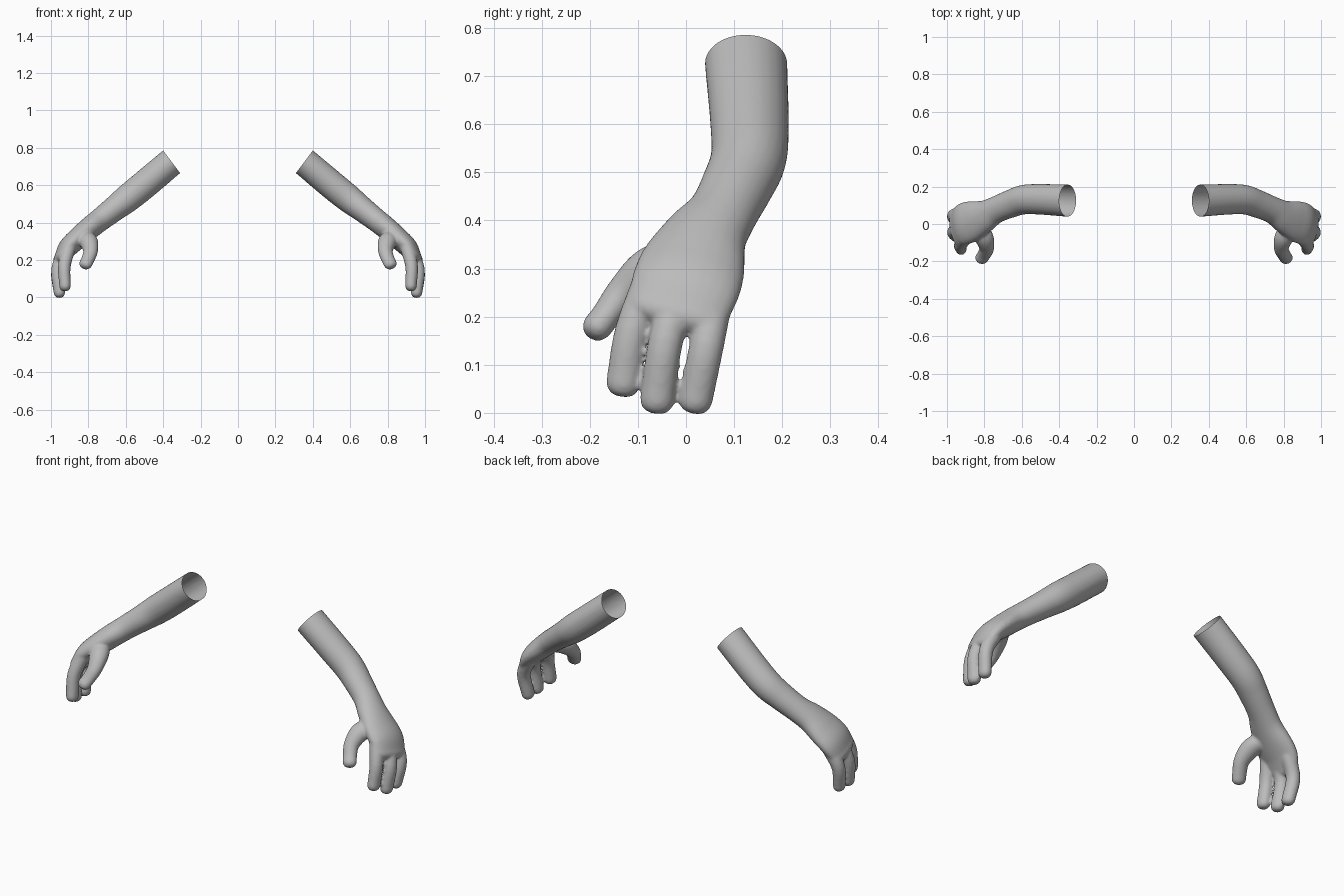
import bpy
import bmesh
import math
from mathutils import Vector

cube = bpy.data.objects.get("Cube")
if cube:
    bpy.data.objects.remove(cube)

skin = bpy.data.materials.new("plain grey")
skin.use_nodes = True
grey = (0.5, 0.5, 0.5, 1)
skin.diffuse_color = grey
skin.node_tree.nodes["Principled BSDF"].inputs["Base Color"].default_value = grey


def spline(rows, steps=5):
    """Smooth a list of section rows with a Catmull-Rom curve."""
    rows = [Vector(r) for r in rows]
    ext = [2 * rows[0] - rows[1]] + rows + [2 * rows[-1] - rows[-2]]
    out = []
    for a, b, c, d in zip(ext, ext[1:], ext[2:], ext[3:]):
        for i in range(steps):
            t = i / steps
            out.append(b + (c - a) * t / 2 + (2 * a - 5 * b + 4 * c - d) * t**2 / 2
                       + (3 * b - a - 3 * c + d) * t**3 / 2)
    return out + [rows[-1]]


def tube(bm, rows, side, sides=24):
    """Loft ellipses (x, y, z, half width, half thickness) with a blunt end."""
    rows = spline(rows)
    pts = [Vector(r[:3]) for r in rows]
    sections = []
    for i, r in enumerate(rows):
        tan = (pts[min(i + 1, len(pts) - 1)] - pts[max(i - 1, 0)]).normalized()
        sections.append((pts[i], tan, r[3], r[4]))
    p, tan, w, h = sections[-1]
    for k in range(1, 6):
        a = k * math.pi / 11
        shrink = math.cos(a) ** 0.7
        sections.append((p + tan * h * math.sin(a), tan, w * shrink, h * shrink))
    rings = []
    for p, tan, w, h in sections:
        u = (side - tan * side.dot(tan)).normalized()
        v = tan.cross(u)
        angles = [2 * math.pi * k / sides for k in range(sides)]
        rings.append([bm.verts.new(p + u * w * math.cos(a) + v * h * math.sin(a))
                      for a in angles])
    for r0, r1 in zip(rings, rings[1:]):
        for k in range(sides):
            n = (k + 1) % sides
            bm.faces.new((r0[k], r0[n], r1[n], r1[k]))
    bm.faces.new(rings[0][::-1])
    bm.faces.new(rings[-1])


bm = bmesh.new()
across = Vector((0.1, 1, -0.15))

# Forearm, wrist and palm
tube(bm, [(.30, .125, .767, .087, .076), (.355, .125, .725, .086, .076),
          (.50, .132, .603, .082, .077), (.59, .13, .53, .079, .075),
          (.66, .108, .475, .075, .068), (.74, .075, .413, .073, .062),
          (.80, .04, .365, .089, .06), (.86, .016, .313, .109, .057),
          (.91, .0, .265, .114, .052), (.945, -.02, .21, .106, .038)], across)

# Thumb
tube(bm, [(.83, -.01, .325, .045, .04), (.80, -.075, .3, .05, .045),
          (.788, -.13, .25, .04, .036), (.802, -.164, .205, .036, .031),
          (.813, -.182, .182, .036, .031)], Vector((1, 0.2, 0)))

# Three fingers: knuckle, middle joint and tip
fingers = [((.90, -.07, .28), (.928, -.112, .17), (.925, -.13, .064)),
           ((.92, -.01, .26), (.964, -.042, .15), (.955, -.06, .029)),
           ((.92, .06, .24), (.965, .043, .14), (.955, .02, .029))]
for base, joint, tip in fingers:
    tube(bm, [(*base, .038, .038), (*joint, .036, .034), (*tip, .036, .031)], across)

source = bpy.data.meshes.new("arm_source")
bmesh.ops.recalc_face_normals(bm, faces=bm.faces)
bm.to_mesh(source)
bm.free()

# Fuse the parts into one skin and soften the joins
helper = bpy.data.objects.new("arm_helper", source)
bpy.context.collection.objects.link(helper)
remesh = helper.modifiers.new("fuse", "REMESH")
remesh.mode = "VOXEL"
remesh.voxel_size = 0.006
soften = helper.modifiers.new("soften", "SMOOTH")
soften.factor = 0.5
soften.iterations = 8
graph = bpy.context.evaluated_depsgraph_get()
fused = bpy.data.meshes.new_from_object(helper.evaluated_get(graph))
bpy.data.objects.remove(helper)
bpy.data.meshes.remove(source)

# Cut the arm open at its upper end, then make both sides
for name, sign in (("left_arm", 1), ("right_arm", -1)):
    bm = bmesh.new()
    bm.from_mesh(fused)
    bmesh.ops.bisect_plane(bm, geom=bm.verts[:] + bm.edges[:] + bm.faces[:],
                           plane_co=(.355, .125, .725), plane_no=(-.8, 0, .6),
                           clear_outer=True)
    for v in bm.verts:
        v.co.x *= sign
    if sign < 0:
        bmesh.ops.reverse_faces(bm, faces=bm.faces)
    for f in bm.faces:
        f.smooth = True
        f.material_index = 0
    mesh = bpy.data.meshes.new(name)
    bm.to_mesh(mesh)
    bm.free()
    mesh.materials.clear()
    mesh.materials.append(skin)
    bpy.context.collection.objects.link(bpy.data.objects.new(name, mesh))
bpy.data.meshes.remove(fused)
